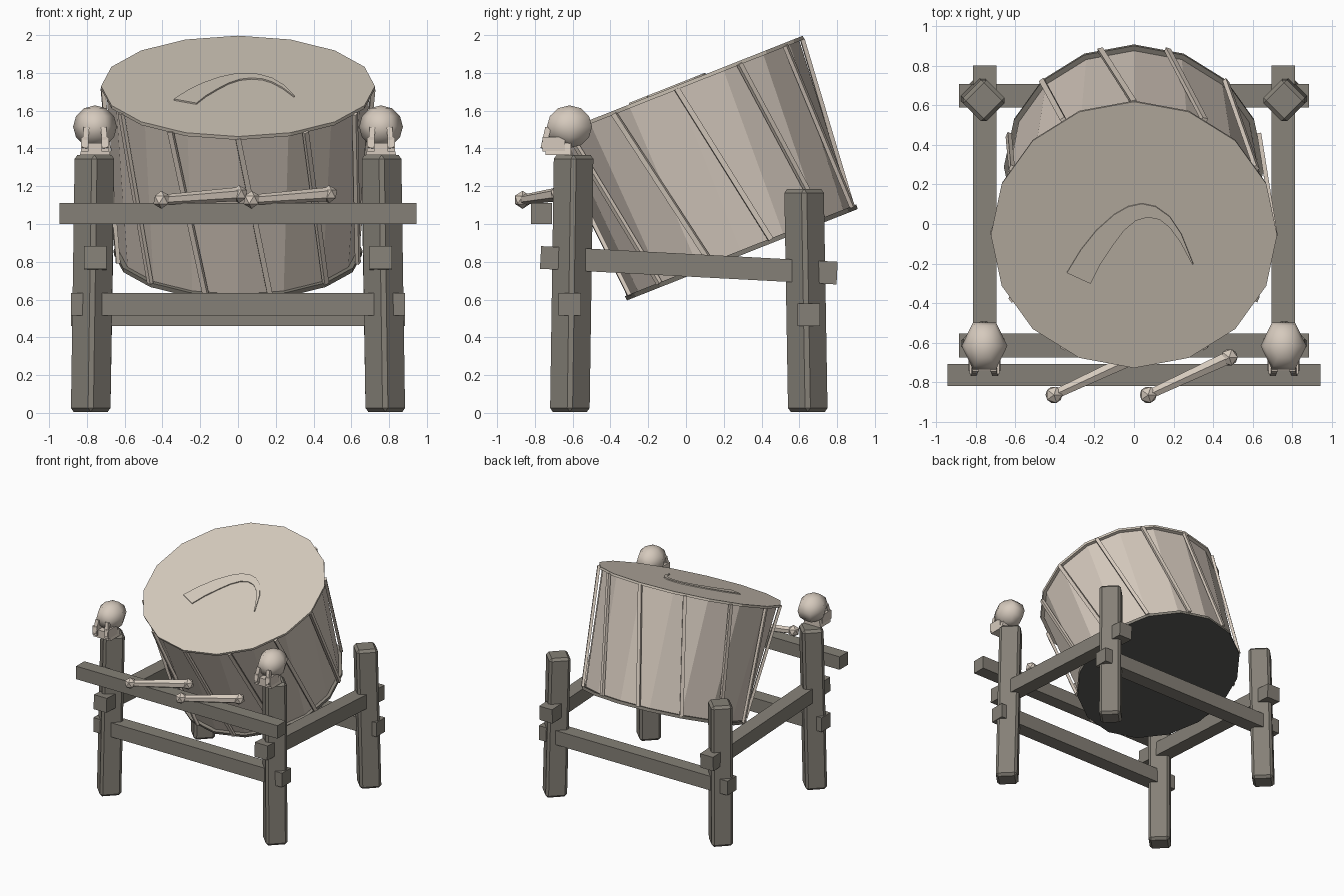
import bpy, bmesh, math
from mathutils import Vector, Matrix

if "Cube" in bpy.data.objects:
    bpy.data.objects.remove(bpy.data.objects["Cube"])


def mat(name, c):
    m = bpy.data.materials.new(name)
    m.diffuse_color = (*c, 1)
    m.use_nodes = True
    m.node_tree.nodes["Principled BSDF"].inputs["Base Color"].default_value = m.diffuse_color
    return m


WOOD = mat("weathered_wood", (0.235, 0.217, 0.184))
SHELL = mat("drum_shell", (0.66, 0.58, 0.505))
SKIN = mat("drum_skin", (0.675, 0.605, 0.515))
BONE = mat("bone", (0.67, 0.59, 0.51))
DARK = mat("dark_underside", (0.075, 0.075, 0.07))


def make(name, bm, material, smooth=False):
    bmesh.ops.recalc_face_normals(bm, faces=bm.faces[:])
    me = bpy.data.meshes.new(name)
    bm.to_mesh(me)
    bm.free()
    me.materials.append(material)
    for p in me.polygons:
        p.use_smooth = smooth
    ob = bpy.data.objects.new(name, me)
    bpy.context.collection.objects.link(ob)
    return ob


def box(bm, lo, hi):
    lo, hi = Vector(lo), Vector(hi)
    m = Matrix.Translation((lo + hi) / 2) @ Matrix.Diagonal((*(hi - lo), 1))
    return bmesh.ops.create_cube(bm, size=1, matrix=m)["verts"]


def bar(bm, a, b, w, d, out=Vector((0, 0, 1))):
    # rectangular bar from a to b, with its depth along "out"
    a, b = Vector(a), Vector(b)
    z = (b - a).normalized()
    x = out.cross(z).normalized()
    y = z.cross(x)
    rot = Matrix((x, y, z)).transposed().to_4x4()
    m = Matrix.Translation((a + b) / 2) @ rot @ Matrix.Diagonal((w, d, (b - a).length, 1))
    bmesh.ops.create_cube(bm, size=1, matrix=m)


# ---- tilted drum, built around the centre of its top face ----
DRUM = Matrix.Translation((0, -0.055, 1.73)) @ Matrix.Rotation(math.radians(21.6), 4, 'X')
H = 0.96


def frustum(name, r0, z0, r1, z1, material):
    bm = bmesh.new()
    bmesh.ops.create_cone(bm, cap_ends=True, segments=16, radius1=r0, radius2=r1, depth=z1 - z0,
                          matrix=Matrix.Translation((0, 0, (z0 + z1) / 2)))
    ob = make(name, bm, material)
    ob.matrix_world = DRUM
    return ob


frustum("drum_shell", 0.632, -H + 0.02, 0.698, -0.01, SHELL)
frustum("drum_top_skin", 0.723, -0.02, 0.725, 0, SKIN)
rim = frustum("drum_bottom_rim", 0.657, -H, 0.659, -H + 0.025, WOOD)
rim.data.materials.append(DARK)
for p in rim.data.polygons:
    if p.normal.z < -0.9:
        p.material_index = 1

# slanted ropes around the shell
bm = bmesh.new()
for i in range(12):
    a = math.radians(30 * i - 90)
    b = a + math.radians(15)
    mid = (a + b) / 2
    bar(bm, (0.715 * math.cos(a), 0.715 * math.sin(a), -0.015),
        (0.657 * math.cos(b), 0.657 * math.sin(b), -H + 0.02), 0.028, 0.022,
        Vector((math.cos(mid), math.sin(mid), 0)))
make("drum_ropes", bm, BONE).matrix_world = DRUM

# curved horn-shaped plate on the skin (x, y as seen from above)
outer = [(-0.34, -0.245), (-0.27, -0.13), (-0.19, -0.03), (-0.10, 0.05), (-0.03, 0.09),
         (0.04, 0.105), (0.11, 0.09), (0.18, 0.04), (0.24, -0.05), (0.30, -0.20)]
inner = [(-0.22, -0.30), (-0.17, -0.20), (-0.11, -0.11), (-0.05, -0.03), (0.01, 0.02),
         (0.07, 0.037), (0.13, 0.025), (0.18, -0.015), (0.235, -0.09), (0.296, -0.205)]
bm = bmesh.new()
rows = [[bm.verts.new((x, (y + 0.055) / math.cos(math.radians(21.6)), 0.008)) for x, y in r]
        for r in (outer, inner)]
faces = [bm.faces.new((rows[0][i], rows[1][i], rows[1][i + 1], rows[0][i + 1])) for i in range(9)]
ext = bmesh.ops.extrude_face_region(bm, geom=faces)
for v in ext["geom"]:
    if isinstance(v, bmesh.types.BMVert):
        v.co.z = -0.001
make("skin_plate", bm, SKIN).matrix_world = DRUM


# ---- posts: square, turned 45 degrees, leaning inward a little ----
def post(name, x, y, h):
    bm = bmesh.new()
    bmesh.ops.create_cube(bm, size=1, matrix=Matrix.Translation((0, 0, h / 2 + 0.003))
                          @ Matrix.Rotation(math.pi / 4, 4, 'Z') @ Matrix.Diagonal((0.168, 0.168, h - 0.006, 1)))
    bmesh.ops.bevel(bm, geom=bm.edges[:], offset=0.02, segments=1, affect='EDGES')
    s = 1 if x > 0 else -1
    for v in bm.verts:
        t = v.co.z / h
        v.co.x += x - s * 0.02 * t
        v.co.y += y - 0.02 * t * (1 if y > 0 else -1)
    make(name, bm, WOOD)


for s, side in ((-1, "left"), (1, "right")):
    post("front_post_" + side, s * 0.78, -0.615, 1.365)
    post("back_post_" + side, s * 0.78, 0.645, 1.185)
    # sloping side beam
    bm = bmesh.new()
    bar(bm, (s * 0.755, -0.77, 0.823), (s * 0.755, 0.80, 0.740), 0.12, 0.12)
    make("side_beam_" + side, bm, WOOD)

# cross beams and front rail
for name, lo, hi in (("front_cross_beam", (-0.885, -0.675, 0.515), (0.885, -0.555, 0.635)),
                     ("back_cross_beam", (-0.885, 0.59, 0.46), (0.885, 0.71, 0.58)),
                     ("front_rail", (-0.945, -0.82, 1.0), (0.945, -0.71, 1.11))):
    bm = bmesh.new()
    box(bm, lo, hi)
    make(name, bm, WOOD)

# ---- skulls on the front posts ----
for s, side in ((-1, "left"), (1, "right")):
    cx = s * 0.757
    bm = bmesh.new()
    bmesh.ops.create_uvsphere(bm, u_segments=6, v_segments=6, radius=1,
                              matrix=Matrix.Translation((cx, -0.617, 1.515))
                              @ Matrix.Diagonal((0.116, 0.138, 0.113, 1)) @ Matrix.Rotation(math.pi / 2, 4, 'Z'))
    make("skull_" + side, bm, BONE, True)
    # jaw and cheek bones
    bm = bmesh.new()
    for v in box(bm, (cx - 0.065, -0.745, 1.365), (cx + 0.065, -0.61, 1.43)):
        if v.co.z < 1.4:
            v.co.x += 0.015 * (1 if v.co.x > cx else -1)
    make("skull_jaw_" + side, bm, BONE)
    bm = bmesh.new()
    for k in (-1, 1):
        bar(bm, (cx + k * 0.045, -0.73, 1.51), (cx + k * 0.055, -0.755, 1.40), 0.03, 0.03, Vector((0, 1, 0)))
        box(bm, (cx + k * 0.055 - 0.02, -0.76, 1.385), (cx + k * 0.055 + 0.02, -0.64, 1.46))
    make("skull_cheeks_" + side, bm, BONE)

# ---- two bone drumsticks resting on the front rail ----
for n, x in ((1, -0.405), (2, 0.072)):
    a, b = Vector((x, -0.865, 1.128)), Vector((x + 0.41, -0.675, 1.158))
    bm = bmesh.new()
    rot = (b - a).to_track_quat('Z', 'Y').to_matrix().to_4x4()
    bmesh.ops.create_cone(bm, cap_ends=True, segments=6, radius1=0.027, radius2=0.037,
                          depth=(b - a).length, matrix=Matrix.Translation((a + b) / 2) @ rot)
    for p in (a, b):
        bmesh.ops.create_icosphere(bm, subdivisions=1, radius=0.048, matrix=Matrix.Translation(p))
    make("drumstick_%d" % n, bm, BONE)
